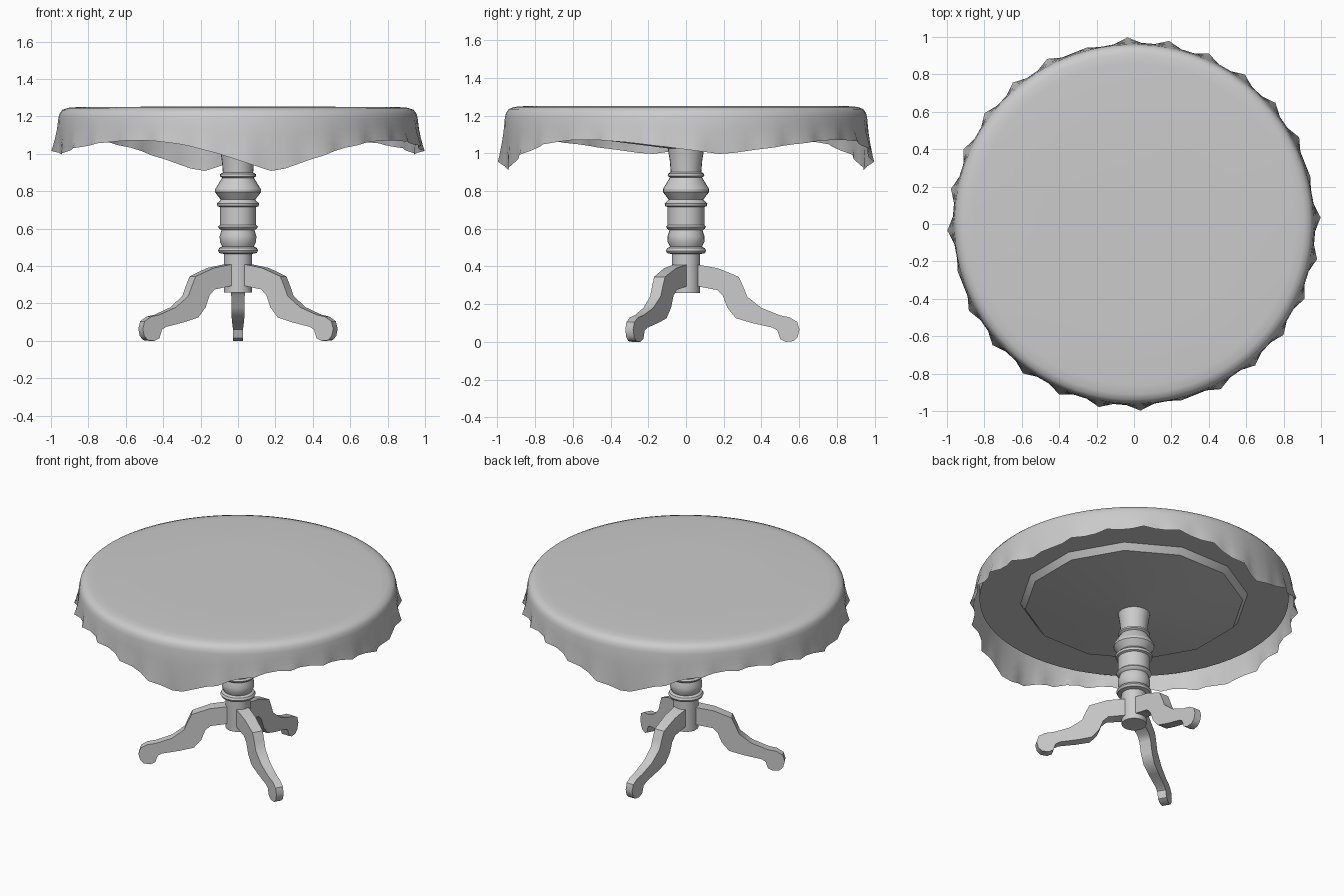
import bpy, bmesh
from math import sin, cos, pi, radians, degrees

if "Cube" in bpy.data.objects:
    bpy.data.objects.remove(bpy.data.objects["Cube"])


def finish(name, bm, smooth=None):
    bmesh.ops.recalc_face_normals(bm, faces=bm.faces)
    me = bpy.data.meshes.new(name)
    bm.to_mesh(me)
    bm.free()
    ob = bpy.data.objects.new(name, me)
    bpy.context.collection.objects.link(ob)
    if smooth:
        bpy.context.view_layer.objects.active = ob
        ob.select_set(True)
        bpy.ops.object.shade_smooth_by_angle(angle=radians(smooth))
        ob.select_set(False)
    return ob


def skin(bm, rings):
    for a, b in zip(rings, rings[1:]):
        for i in range(len(a)):
            j = (i + 1) % len(a)
            bm.faces.new((a[i], a[j], b[j], b[i]))


def lathe(name, profile, n, smooth=30, start=0.0):
    bm = bmesh.new()
    rings = [[bm.verts.new((r * cos(start + 2 * pi * i / n), r * sin(start + 2 * pi * i / n), z))
              for i in range(n)] for r, z in profile]
    skin(bm, rings)
    bm.faces.new(rings[0])
    bm.faces.new(rings[-1])
    return finish(name, bm, smooth)


# turned pedestal column
lathe("pedestal_column", [
    (0.075, 0.26), (0.075, 0.465), (0.100, 0.47), (0.107, 0.483), (0.100, 0.497),
    (0.085, 0.505), (0.097, 0.53), (0.098, 0.56), (0.088, 0.592), (0.100, 0.60),
    (0.106, 0.61), (0.097, 0.62), (0.097, 0.715), (0.110, 0.72), (0.113, 0.735),
    (0.100, 0.745), (0.092, 0.755), (0.123, 0.795), (0.123, 0.81), (0.085, 0.872),
    (0.097, 0.88), (0.095, 0.892), (0.081, 0.90), (0.086, 0.96), (0.097, 1.03),
    (0.10, 1.05)], 24)

# twelve-sided shallow cone under the top, and the round top board
lathe("support_plate", [(0.09, 1.025), (0.66, 1.095), (0.69, 1.135), (0.69, 1.14)], 12, 30, pi / 12)
lathe("table_top", [(0.935, 1.135), (0.935, 1.235)], 64)

# three curved legs, tapering in thickness towards the foot
outline = [(0.06, 0.41), (0.17, 0.39), (0.28, 0.345), (0.305, 0.29), (0.325, 0.24),
           (0.40, 0.18), (0.50, 0.14), (0.55, 0.13), (0.59, 0.105), (0.602, 0.065),
           (0.592, 0.025), (0.57, 0.004), (0.53, 0.0), (0.50, 0.015), (0.485, 0.06),
           (0.46, 0.075), (0.35, 0.10), (0.265, 0.125), (0.22, 0.18), (0.195, 0.245),
           (0.165, 0.275), (0.06, 0.295)]
for k, name in enumerate(("leg_back", "leg_left", "leg_right")):
    a = radians(90 + 120 * k)
    bm = bmesh.new()
    sides = []
    for s in (-1, 1):
        ring = []
        for r, z in outline:
            w = s * (0.042 - 0.03 * r)
            ring.append(bm.verts.new((r * cos(a) - w * sin(a), r * sin(a) + w * cos(a), z)))
        sides.append(ring)
    skin(bm, sides)
    for ring in sides:
        bm.faces.new(ring)
    finish(name, bm, 40)

# square tablecloth draped over the round top: four low corners and a rippled hem
N, RIPPLES = 84, 28
bm = bmesh.new()
rings = [[] for _ in range(10)]
for i in range(N):
    a = 2 * pi * i / N + radians(2)
    turn = a - radians(11.5)
    blend = abs(sin(2 * turn)) ** 1.1
    corner = 0.905 + 0.09 * cos(turn) ** 2
    hem = corner + (1.072 - corner) * blend
    # ripples calm down at the four corner tips
    off = abs((degrees(turn) + 45) % 90 - 45)
    tip = max(0.0, 1 - off / 7)
    ripple = cos(RIPPLES * (a - radians(2))) * (1 - tip)
    hem_r = 0.976 + 0.019 * ripple + 0.005 * (1 - blend) - 0.025 * tip
    path = [(0.5, 1.252), (0.86, 1.25), (0.91, 1.246), (0.94, 1.235), (0.955, 1.215), (0.961, 1.19)]
    for t in (0.35, 0.6, 0.85, 1.0):
        flare = (0.976 - 0.961) * t + (hem_r - 0.976) * t ** 2
        path.append((0.961 + flare, 1.19 + (hem - 1.19) * t))
    for ring, (r, z) in zip(rings, path):
        ring.append(bm.verts.new((r * cos(a), r * sin(a), z)))
skin(bm, rings)
bm.faces.new(rings[0])
finish("tablecloth", bm, 60)
